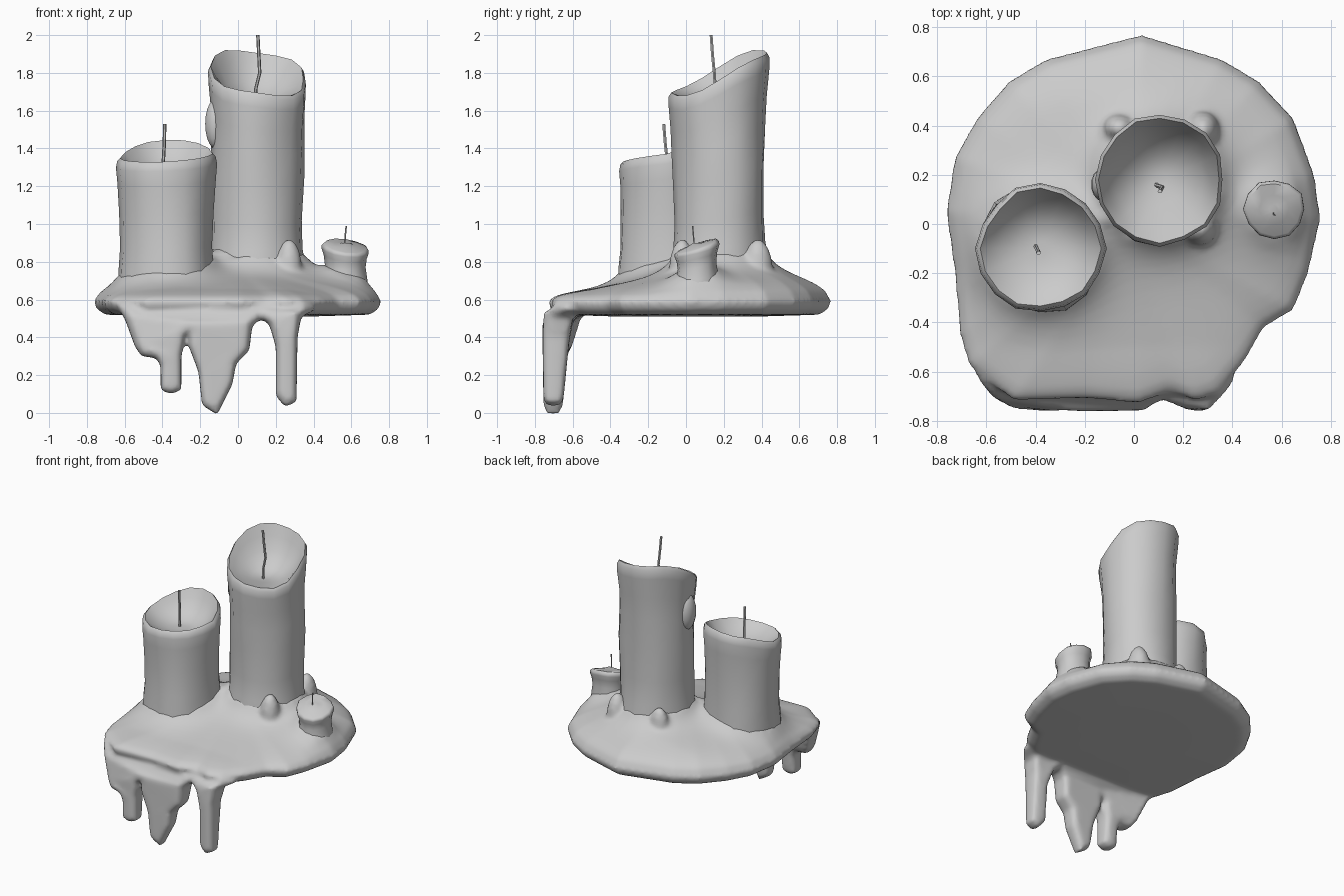
import bpy, bmesh, math
from mathutils import Vector, noise

if "Cube" in bpy.data.objects:
    bpy.data.objects.remove(bpy.data.objects["Cube"])

wax = bpy.data.materials.new("grey wax")
wax.use_nodes = True
GREY = (0.6, 0.6, 0.6, 1)
wax.diffuse_color = GREY
wax.node_tree.nodes["Principled BSDF"].inputs["Base Color"].default_value = GREY


def select(*objs):
    bpy.ops.object.select_all(action='DESELECT')
    for obj in objs:
        obj.select_set(True)
    bpy.context.view_layer.objects.active = objs[0]


def finish(obj, angle=50):
    obj.data.materials.clear()
    obj.data.materials.append(wax)
    select(obj)
    bpy.ops.object.shade_smooth_by_angle(angle=math.radians(angle))


def loft(name, rings):
    """Skin a stack of closed rings and cap both ends."""
    bm = bmesh.new()
    loops = [[bm.verts.new(p) for p in ring] for ring in rings]
    n = len(loops[0])
    for a, b in zip(loops, loops[1:]):
        for i in range(n):
            j = (i + 1) % n
            bm.faces.new((a[i], a[j], b[j], b[i]))
    bm.faces.new(loops[0][::-1])
    bm.faces.new(loops[-1])
    bmesh.ops.recalc_face_normals(bm, faces=bm.faces)
    mesh = bpy.data.meshes.new(name)
    bm.to_mesh(mesh)
    bm.free()
    obj = bpy.data.objects.new(name, mesh)
    bpy.context.collection.objects.link(obj)
    finish(obj)
    return obj


def blob(name, centre, size):
    bpy.ops.mesh.primitive_uv_sphere_add(segments=14, ring_count=10, location=centre)
    obj = bpy.context.object
    obj.name = name
    obj.scale = size
    bpy.ops.object.transform_apply(location=False)
    finish(obj)
    return obj


# Candle positions: x, y, radius, height of the wax welling up at the foot
CANDLES = [(-0.38, -0.1, 0.24, 0.08), (0.105, 0.18, 0.24, 0.11), (0.57, 0.06, 0.11, 0.06)]

# Pool of melted wax
OUTLINE = [(0.03, 0.77), (-0.36, 0.67), (-0.51, 0.58), (-0.64, 0.43), (-0.73, 0.27),
           (-0.765, 0.05), (-0.73, -0.2), (-0.71, -0.45), (-0.67, -0.58), (-0.49, -0.72),
           (-0.2, -0.71), (0.02, -0.73), (0.15, -0.68), (0.25, -0.72), (0.34, -0.69),
           (0.45, -0.56), (0.53, -0.42), (0.65, -0.35), (0.71, -0.2), (0.76, 0.02),
           (0.735, 0.2), (0.65, 0.43), (0.51, 0.58), (0.36, 0.67)]
edge = []
for i, p in enumerate(OUTLINE):
    a, b = Vector(p), Vector(OUTLINE[(i + 1) % len(OUTLINE)])
    edge += [a.lerp(b, k / 4) for k in range(4)]


def pool_height(x, y, t):
    rise = 0.145 + 0.055 * max(-1, min(1, y / 0.5))
    z = 0.59 + rise * math.sqrt(1 - t * t)
    for cx, cy, r, lift in CANDLES:
        gap = max(0, math.hypot(x - cx, y - cy) - r)
        z += lift * math.exp(-gap / 0.07) * min(1, (1 - t) * 8)
    return z


rings = [[(p.x * s, p.y * s, z) for p in edge]
         for s, z in ((0.5, 0.51), (0.92, 0.52), (0.98, 0.55))]
for k in range(24):
    t = 1 - 0.04 * k
    rings.append([(p.x * t, p.y * t, pool_height(p.x * t, p.y * t, t)) for p in edge])
pool = loft("wax_pool", rings)

# Drips hanging over the front edge
DRIP = [(-0.66, 0.59), (-0.6, 0.5), (-0.545, 0.35), (-0.51, 0.3), (-0.43, 0.29), (-0.41, 0.25),
        (-0.41, 0.12), (-0.355, 0.1), (-0.3, 0.12), (-0.3, 0.3), (-0.28, 0.41), (-0.26, 0.42),
        (-0.26, 0.35), (-0.21, 0.22), (-0.19, 0.04), (-0.11, -0.01), (-0.03, 0.15), (-0.01, 0.26),
        (0.06, 0.33), (0.075, 0.46), (0.12, 0.5), (0.165, 0.47), (0.2, 0.35), (0.2, 0.09),
        (0.25, 0.03), (0.31, 0.06), (0.315, 0.4), (0.335, 0.51), (0.42, 0.55), (0.36, 0.61)]
curve = bpy.data.curves.new("front_drips", 'CURVE')
curve.dimensions = '2D'
curve.fill_mode = 'BOTH'
curve.extrude = 0.022
curve.bevel_depth = 0.035
curve.bevel_resolution = 2
curve.offset = -0.035
line = curve.splines.new('POLY')
line.points.add(len(DRIP) - 1)
for point, (x, z) in zip(line.points, DRIP):
    point.co = (x, z, 0, 1)
line.use_cyclic_u = True
drips = bpy.data.objects.new("front_drips", curve)
bpy.context.collection.objects.link(drips)
select(drips)
bpy.ops.object.convert(target='MESH')
drips = bpy.context.object
for v in drips.data.vertices:
    x, z, d = v.co
    bend = 0.6 * max(0, -0.48 - x) + 0.8 * max(0, x - 0.3)   # follow the pool edge
    bend += 0.04 * math.exp(-((x - 0.13) / 0.06) ** 2)
    lean = 0.04 * z + 0.5 * max(0, z - 0.52)                 # fold back onto the pool
    v.co = (x, -0.705 - d * (0.85 + 1.0 * z) + bend + lean, z)
bm = bmesh.new()
bm.from_mesh(drips.data)
bmesh.ops.remove_doubles(bm, verts=bm.verts, dist=0.001)
bmesh.ops.recalc_face_normals(bm, faces=bm.faces)
bm.to_mesh(drips.data)
bm.free()

# Runs of wax at the candle feet, melted together with the pool and drips
runs = [blob("foot_run", (0.27, -0.02, 0.76), (0.07, 0.07, 0.16)),
        blob("foot_run", (0.28, 0.38, 0.76), (0.07, 0.08, 0.16)),
        blob("foot_run", (-0.06, 0.39, 0.76), (0.07, 0.06, 0.15)),
        blob("foot_run", (-0.12, 0.03, 0.72), (0.08, 0.08, 0.14))]
select(pool, drips, *runs)
bpy.ops.object.join()
melt = pool.modifiers.new("melt", 'REMESH')
melt.mode = 'VOXEL'
melt.voxel_size = 0.016
soften = pool.modifiers.new("soften", 'SMOOTH')
soften.factor = 0.5
soften.iterations = 5
bpy.ops.object.convert(target='MESH')
finish(bpy.context.object, 60)


# Candles: lumpy wall, slanted rim and a hollow top
def candle(name, cx, cy, wall, rim, bowl, sides=16, lump=0.02):
    def ring(r, height, wobble):
        pts = []
        for i in range(sides):
            a = math.tau * i / sides
            c, s = math.cos(a), math.sin(a)
            z = height(a)
            k = r + wobble * noise.noise(Vector((c * 1.5 + cx * 9, s * 1.5, z * 2)))
            pts.append((cx + c * k, cy + s * k, z))
        return pts
    foot = 0.62
    # wall heights run from 0 at the foot to 1 at the rim
    rows = [ring(r, lambda a: foot + (rim(a) - foot) * f, lump) for r, f in wall]
    for r, drop, level in bowl:
        rows.append(ring(r, lambda a: rim(a) * (1 - drop) + level * drop, lump * (1 - drop)))
    loft(name, rows)


candle("tall_candle", 0.105, 0.18,
       [(0.27, 0), (0.265, 0.13), (0.247, 0.22), (0.24, 0.35), (0.242, 0.55),
        (0.245, 0.7), (0.25, 0.82), (0.262, 0.93), (0.264, 0.98)],
       lambda a: 1.8 + 0.12 * math.sin(a) - 0.035 * math.cos(a) + 0.015 * math.sin(3 * a),
       [(0.25, 0, 0), (0.22, 0.3, 1.66), (0.18, 0.65, 1.66), (0.1, 0.95, 1.65), (0.03, 1, 1.64)])
blob("side_run", (-0.12, 0.16, 1.53), (0.055, 0.07, 0.13))

candle("medium_candle", -0.38, -0.1,
       [(0.262, 0), (0.257, 0.2), (0.246, 0.35), (0.246, 0.6), (0.252, 0.82), (0.26, 0.93),
        (0.254, 0.98)],
       lambda a: 1.36 + 0.085 * max(0, math.sin(a)) - 0.03 * max(0, -math.sin(a))
       + 0.012 * math.cos(a),
       [(0.24, 0, 0), (0.21, 0.35, 1.27), (0.16, 0.75, 1.27), (0.09, 0.97, 1.26), (0.03, 1, 1.26)])

candle("small_candle", 0.57, 0.06,
       [(0.125, 0), (0.115, 0.35), (0.106, 0.6), (0.112, 0.78), (0.123, 0.9), (0.122, 0.96)],
       lambda a: 0.885 + 0.035 * math.sin(a) - 0.015 * math.cos(a),
       [(0.11, 0, 0), (0.06, 0.5, 0.9), (0.02, 1, 0.9)], sides=12, lump=0.01)


# Wicks
def wick(name, pts, r, sides=6):
    loft(name, [[(x + r * math.cos(math.tau * i / sides), y + r * math.sin(math.tau * i / sides), z)
                 for i in range(sides)] for x, y, z in pts])


wick("tall_wick", [(0.09, 0.16, 1.62), (0.095, 0.155, 1.72), (0.115, 0.15, 1.8),
                   (0.11, 0.14, 1.9), (0.105, 0.133, 2.0)], 0.009)
wick("medium_wick", [(-0.4, -0.09, 1.24), (-0.395, -0.1, 1.34), (-0.39, -0.11, 1.43),
                     (-0.388, -0.118, 1.53)], 0.009)
wick("small_wick", [(0.565, 0.045, 0.87), (0.567, 0.04, 0.93), (0.573, 0.035, 0.99)], 0.004)
